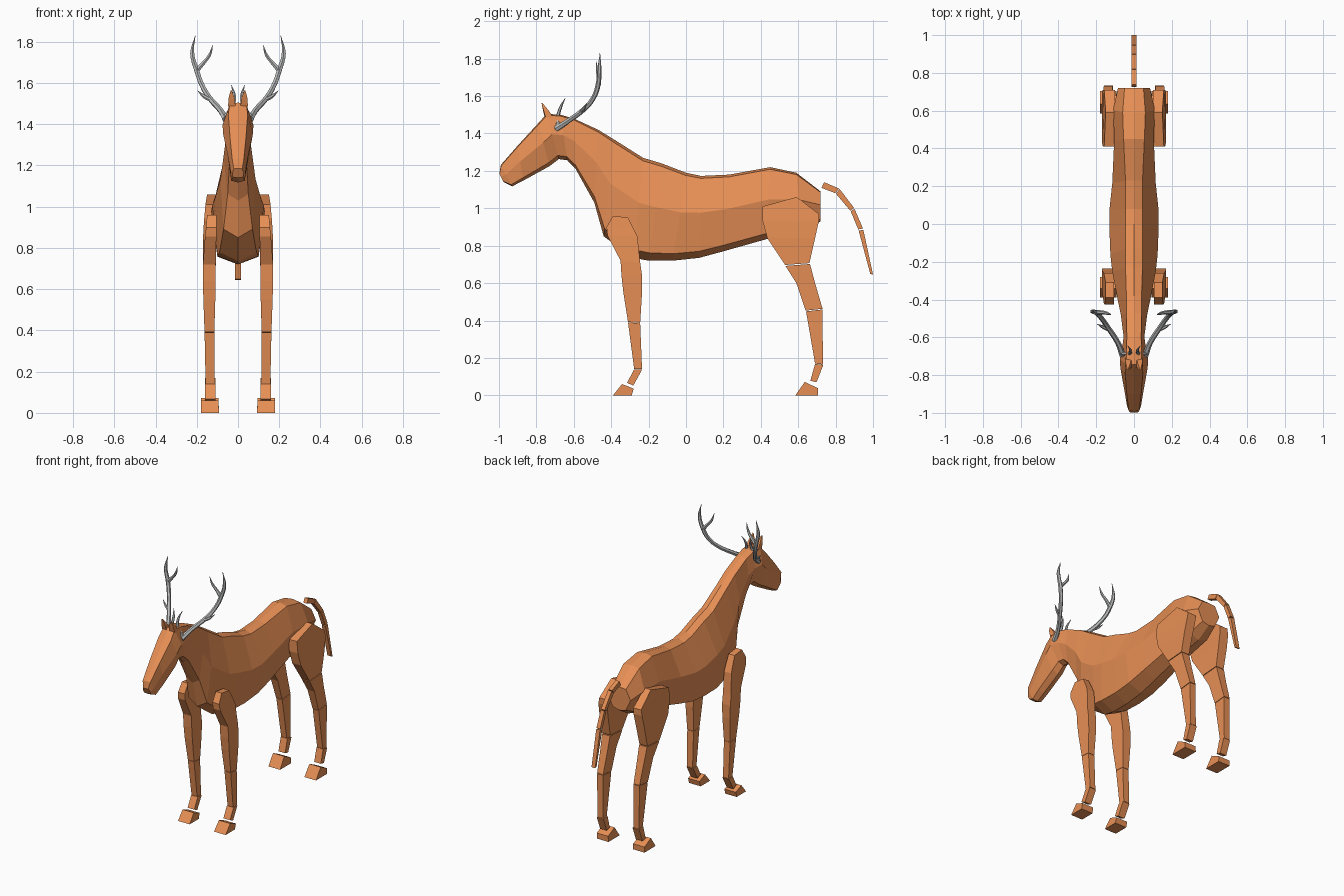
import bpy, bmesh
from mathutils import Vector


def material(name, rgb):
    m = bpy.data.materials.new(name)
    m.diffuse_color = (*rgb, 1)
    return m


COAT = material("orange brown coat", (0.80, 0.275, 0.09))
HORN = material("grey antler", (0.50, 0.505, 0.51))


def loft(name, rings, mat, mirror=False):
    """Skin equal-sized rings of points, cap both ends, optionally mirror over x."""
    bm = bmesh.new()
    vs = [[bm.verts.new(p) for p in ring] for ring in rings]
    n = len(vs[0])
    for a, b in zip(vs, vs[1:]):
        for i in range(n):
            j = (i + 1) % n
            bm.faces.new((a[i], a[j], b[j], b[i]))
    bm.faces.new(vs[0])
    bm.faces.new(vs[-1])
    bmesh.ops.recalc_face_normals(bm, faces=bm.faces)
    me = bpy.data.meshes.new(name)
    bm.to_mesh(me)
    bm.free()
    me.materials.append(mat)
    ob = bpy.data.objects.new(name, me)
    bpy.context.collection.objects.link(ob)
    if mirror:
        ob.modifiers.new("mirror", 'MIRROR').use_clip = False
    return ob


def section(ty, tz, by, bz, wt, wm, wb):
    """Eight-sided body section between a top point and a bottom point."""
    top, bot = Vector((0, ty, tz)), Vector((0, by, bz))

    def at(x, f):
        return top.lerp(bot, f) + Vector((x, 0, 0))
    return [at(0, 0), at(wt, 0.03), at(wm, 0.45), at(wb, 0.92), at(0, 1),
            at(-wb, 0.92), at(-wm, 0.45), at(-wt, 0.03)]


# Torso, neck and head in one skin: top y,z / bottom y,z / half widths top, middle, bottom
stations = [
    (0.72, 1.09, 0.72, 0.93, 0.05, 0.085, 0.05),
    (0.59, 1.19, 0.62, 0.87, 0.06, 0.11, 0.07),
    (0.45, 1.22, 0.43, 0.835, 0.055, 0.105, 0.08),
    (0.23, 1.18, 0.20, 0.77, 0.045, 0.115, 0.095),
    (0.08, 1.173, 0.07, 0.735, 0.045, 0.13, 0.10),
    (0.0, 1.19, -0.07, 0.72, 0.045, 0.13, 0.10),
    (-0.13, 1.24, -0.20, 0.72, 0.045, 0.125, 0.10),
    (-0.23, 1.27, -0.28, 0.735, 0.045, 0.115, 0.09),
    (-0.38, 1.365, -0.44, 0.85, 0.04, 0.085, 0.07),
    (-0.47, 1.42, -0.49, 1.03, 0.04, 0.07, 0.05),
    (-0.60, 1.48, -0.59, 1.21, 0.038, 0.055, 0.04),
    (-0.67, 1.50, -0.635, 1.257, 0.04, 0.062, 0.035),
    (-0.745, 1.505, -0.68, 1.263, 0.04, 0.075, 0.035),
    (-0.79, 1.455, -0.73, 1.225, 0.047, 0.072, 0.04),
    (-0.90, 1.335, -0.87, 1.148, 0.038, 0.05, 0.038),
    (-0.99, 1.232, -0.93, 1.117, 0.028, 0.037, 0.033),
    (-0.998, 1.185, -0.975, 1.14, 0.02, 0.028, 0.025),
]
loft("body", [section(*s) for s in stations], COAT)


def slab(name, rows):
    """Mirrored leg part: rows are front y,z, back y,z, inner x, outer x."""
    loft(name, [[(xi, fy, fz), (xo, fy, fz), (xo, by, bz), (xi, by, bz)]
                for fy, fz, by, bz, xi, xo in rows], COAT, True)


# Front legs
slab("front_upper_leg", [
    (-0.39, 0.96, -0.31, 0.95, 0.105, 0.15),
    (-0.425, 0.90, -0.285, 0.90, 0.105, 0.155),
    (-0.42, 0.855, -0.26, 0.85, 0.105, 0.16),
    (-0.35, 0.72, -0.245, 0.71, 0.108, 0.17),
    (-0.345, 0.64, -0.235, 0.64, 0.108, 0.17),
    (-0.335, 0.55, -0.235, 0.55, 0.11, 0.168),
    (-0.31, 0.392, -0.245, 0.387, 0.115, 0.162)])
slab("front_cannon", [
    (-0.31, 0.39, -0.245, 0.385, 0.115, 0.162),
    (-0.277, 0.14, -0.235, 0.14, 0.115, 0.157)])
slab("front_pastern", [
    (-0.277, 0.139, -0.235, 0.137, 0.11, 0.16),
    (-0.315, 0.067, -0.282, 0.052, 0.11, 0.16)])
slab("front_hoof", [
    (-0.342, 0.06, -0.28, 0.036, 0.095, 0.18),
    (-0.39, 0, -0.29, 0, 0.092, 0.18)])

# Hind legs
slab("hind_thigh", [
    (0.59, 1.06, 0.60, 1.055, 0.10, 0.15),
    (0.41, 1.01, 0.71, 0.97, 0.10, 0.158),
    (0.41, 0.93, 0.71, 0.93, 0.10, 0.165),
    (0.435, 0.84, 0.69, 0.84, 0.105, 0.17),
    (0.53, 0.697, 0.66, 0.707, 0.11, 0.17)])
slab("hind_shank", [
    (0.532, 0.692, 0.663, 0.702, 0.11, 0.17),
    (0.59, 0.60, 0.69, 0.60, 0.112, 0.165),
    (0.64, 0.453, 0.73, 0.463, 0.115, 0.16)])
slab("hind_cannon", [
    (0.642, 0.449, 0.73, 0.459, 0.115, 0.16),
    (0.69, 0.17, 0.732, 0.165, 0.115, 0.157)])
slab("hind_pastern", [
    (0.69, 0.168, 0.734, 0.162, 0.11, 0.16),
    (0.665, 0.078, 0.698, 0.07, 0.11, 0.16)])
slab("hind_hoof", [
    (0.635, 0.072, 0.705, 0.038, 0.095, 0.18),
    (0.585, 0, 0.705, 0, 0.092, 0.18)])

# Tail: jointed segments along an upper and a lower line
upper = [(0.737, 1.14), (0.82, 1.105), (0.90, 1.0), (0.947, 0.89), (1.0, 0.645)]
lower = [(0.723, 1.11), (0.80, 1.08), (0.88, 0.985), (0.922, 0.885), (0.985, 0.65)]
for k in range(4):
    rings = []
    for f in (0.02, 0.98 if k < 3 else 1):
        (y1, z1), (y2, z2) = [Vector(l[k]).lerp(Vector(l[k + 1]), f) for l in (upper, lower)]
        rings.append([(-0.014, y1, z1), (0.014, y1, z1), (0.014, y2, z2), (-0.014, y2, z2)])
    loft("tail_segment_%d" % (k + 1), rings, COAT)

# Ears
loft("ear", [
    [(0.012, -0.755, 1.485), (0.048, -0.75, 1.485), (0.045, -0.71, 1.485), (0.012, -0.71, 1.485)],
    [(0.016, -0.765, 1.525), (0.046, -0.762, 1.525), (0.044, -0.732, 1.52), (0.018, -0.732, 1.52)],
    [(0.030, -0.772, 1.563), (0.036, -0.772, 1.563), (0.036, -0.766, 1.561), (0.030, -0.766, 1.561)],
], COAT, True)

# Antlers: tapered tubes, points are x, y, z, radius
beams = [
    [(0.06, -0.695, 1.425, 0.017), (0.085, -0.63, 1.467, 0.014), (0.14, -0.545, 1.53, 0.0135),
     (0.175, -0.495, 1.59, 0.013), (0.20, -0.47, 1.66, 0.0135), (0.222, -0.463, 1.745, 0.011),
     (0.207, -0.46, 1.83, 0.001)],
    [(0.06, -0.685, 1.44, 0.011), (0.025, -0.685, 1.49, 0.010), (0.018, -0.67, 1.54, 0.008),
     (0.033, -0.645, 1.59, 0.001)],
    [(0.125, -0.565, 1.515, 0.010), (0.165, -0.545, 1.535, 0.009), (0.195, -0.53, 1.562, 0.001)],
    [(0.20, -0.468, 1.66, 0.013), (0.165, -0.468, 1.70, 0.010), (0.138, -0.474, 1.735, 0.008),
     (0.122, -0.48, 1.785, 0.001)],
]
for side, sx in (("left", 1), ("right", -1)):
    cu = bpy.data.curves.new(side + "_antler", 'CURVE')
    cu.dimensions = '3D'
    cu.bevel_depth = 1
    cu.bevel_resolution = 1
    cu.resolution_u = 4
    cu.use_fill_caps = True
    for pts in beams:
        sp = cu.splines.new('BEZIER')
        sp.bezier_points.add(len(pts) - 1)
        for bp, (x, y, z, r) in zip(sp.bezier_points, pts):
            bp.co = (sx * x, y, z)
            bp.radius = r
            bp.handle_left_type = bp.handle_right_type = 'AUTO'
    cu.materials.append(HORN)
    ob = bpy.data.objects.new(side + "_antler", cu)
    bpy.context.collection.objects.link(ob)
    bpy.ops.object.select_all(action='DESELECT')
    ob.select_set(True)
    bpy.context.view_layer.objects.active = ob
    bpy.ops.object.convert(target='MESH')
    bpy.ops.object.shade_smooth_by_angle()
